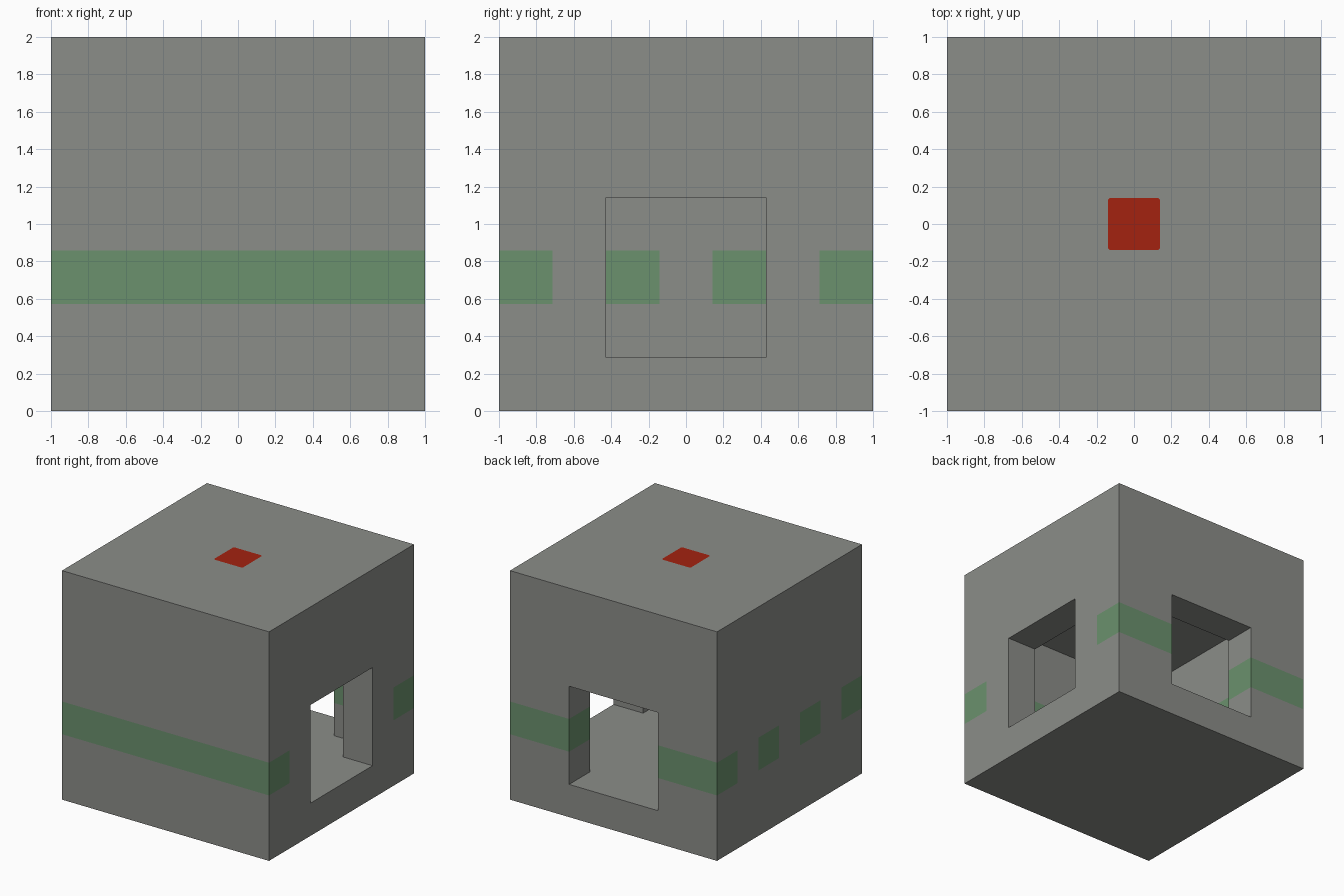
import bpy
import bmesh
from mathutils import Vector

default = bpy.data.objects.get("Cube")
if default:
    bpy.data.objects.remove(default, do_unlink=True)

N = 7              # blocks along each side
S = 2 / N          # size of one block
STONE, GREEN, RED = range(3)


def make_material(name, rgb):
    mat = bpy.data.materials.new(name)
    mat.use_nodes = True
    mat.diffuse_color = (*rgb, 1)
    mat.node_tree.nodes["Principled BSDF"].inputs["Base Color"].default_value = (*rgb, 1)
    return mat


def solid(i, j, k):
    """True where the house has a block."""
    if not all(0 <= c < N for c in (i, j, k)):
        return False
    room = 1 <= i <= 5 and 1 <= j <= 5 and 1 <= k <= 4
    side_opening = i == N - 1 and 2 <= j <= 4 and 1 <= k <= 3
    back_opening = j == N - 1 and 2 <= i <= 4 and 1 <= k <= 3
    return not (room or side_opening or back_opening)


def colour(i, j, k, direction):
    """Green band in one course, checkered on the closed side; red roof centre."""
    if k == 2 and (j in (0, N - 1) or (i == 0 and j % 2 == 0)):
        return GREEN
    if (i, j, k) == (3, 3, N - 1) and direction.z > 0:
        return RED
    return STONE


# Exposed block faces of walls, floor and roof
bm = bmesh.new()
for i in range(N):
    for j in range(N):
        for k in range(N):
            if not solid(i, j, k):
                continue
            centre = Vector((i - 3, j - 3, k + 0.5)) * S
            for axis in range(3):
                for sign in (-1, 1):
                    d = Vector((0, 0, 0))
                    d[axis] = sign
                    if solid(i + int(d.x), j + int(d.y), k + int(d.z)):
                        continue
                    u = Vector((d.y, d.z, d.x))
                    v = d.cross(u)
                    corners = [centre + (d + a * u + b * v) * S / 2
                               for a, b in ((-1, -1), (1, -1), (1, 1), (-1, 1))]
                    face = bm.faces.new([bm.verts.new(c) for c in corners])
                    face.material_index = colour(i, j, k, d)
bmesh.ops.remove_doubles(bm, verts=bm.verts, dist=0.001)

# Red roof square, slightly reduced with clipped corners
roof_square = next(f for f in bm.faces if f.material_index == RED)
for vert in roof_square.verts:
    vert.co.x *= 0.975
    vert.co.y *= 0.975
bmesh.ops.bevel(bm, geom=list(roof_square.verts), offset=0.01, segments=1,
                affect='VERTICES', material=STONE)

# Merge flat areas of one colour
bmesh.ops.dissolve_limit(bm, angle_limit=0.01, verts=bm.verts, edges=bm.edges,
                         delimit={'MATERIAL'})

mesh = bpy.data.meshes.new("block_house")
bm.to_mesh(mesh)
bm.free()
for name, rgb in (("stone_grey", (0.26, 0.267, 0.25)),
                  ("band_green", (0.147, 0.285, 0.155)),
                  ("roof_red", (0.37, 0.016, 0.005))):
    mesh.materials.append(make_material(name, rgb))
house = bpy.data.objects.new("block_house", mesh)
bpy.context.collection.objects.link(house)
